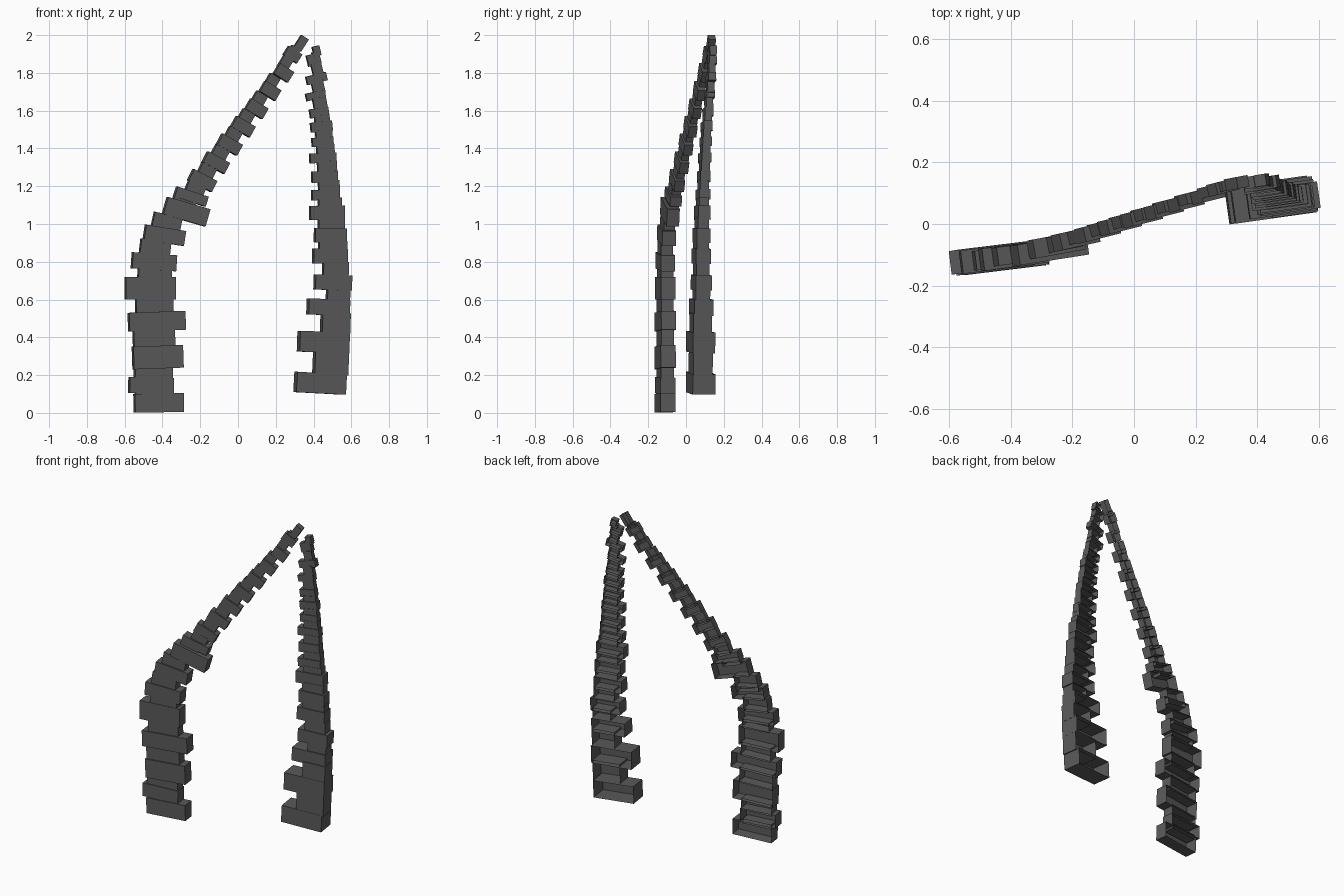
import bpy
import bmesh
from math import radians, hypot
from mathutils import Matrix, Vector

cube = bpy.data.objects.get("Cube")
if cube:
    bpy.data.objects.remove(cube, do_unlink=True)

stone = bpy.data.materials.new("dark_grey_stone")
stone.use_nodes = True
grey = (0.1, 0.1, 0.1, 1)
stone.diffuse_color = grey
stone.node_tree.nodes["Principled BSDF"].inputs["Base Color"].default_value = grey


def sample(keys, z):
    """Interpolate rows of values that start with their height."""
    if z <= keys[0][0]:
        return keys[0][1:]
    for a, b in zip(keys, keys[1:]):
        if z <= b[0]:
            t = (z - a[0]) / (b[0] - a[0])
            return [p + (q - p) * t for p, q in zip(a[1:], b[1:])]
    return keys[-1][1:]


def add_block(bm, centre, size, tilt, yaw):
    """Add one tilted block that is open at the back."""
    matrix = (Matrix.Translation(centre)
              @ Matrix.Rotation(radians(yaw), 4, 'Z')
              @ Matrix.Rotation(radians(-tilt), 4, 'Y')
              @ Matrix.Diagonal((*size, 1)))
    verts = bmesh.ops.create_cube(bm, size=1)["verts"]
    faces = {f for v in verts for f in v.link_faces}
    back = [f for f in faces if f.calc_center_median().y > 0.4]
    bmesh.ops.delete(bm, geom=back, context='FACES_ONLY')
    bmesh.ops.transform(bm, matrix=matrix, verts=verts)


def finish(bm, name):
    mesh = bpy.data.meshes.new(name)
    bm.to_mesh(mesh)
    bm.free()
    mesh.materials.append(stone)
    bpy.context.collection.objects.link(bpy.data.objects.new(name, mesh))


def build_pillar(name, ledges, keys):
    """Stack wide ledges and fill the gaps with narrower core blocks."""
    wide, core = bmesh.new(), bmesh.new()
    for x, z, width, height, tilt in ledges:
        _, _, y, depth, yaw = sample(keys, z)
        add_block(wide, Vector((x, y, z)), (width, depth, height), tilt, yaw)
    for low, high in zip(ledges, ledges[1:]):
        z = (low[1] + low[3] / 2 + high[1] - high[3] / 2) / 2
        x, width, y, depth, yaw = sample(keys, z)
        gap = hypot(high[0] - low[0], high[1] - low[1])
        height = max(gap - (low[3] + high[3]) / 2, 0) + 0.02
        tilt = (low[4] + high[4]) / 2
        add_block(core, Vector((x, y, z)), (width, depth * 0.85, height), tilt, yaw)
    finish(wide, name + "_ledges")
    finish(core, name + "_core")


# Right pillar: upright base, bend, then a straight leaning arm
# Ledges: x, z, width, height, tilt
right_ledges = [
    (-.42, .053, .26, .1, 1), (-.46, .145, .235, .085, -1),
    (-.425, .295, .265, .12, 2), (-.43, .485, .3, .1, 2),
    (-.465, .66, .265, .12, 0), (-.445, .8, .235, .085, -4),
    (-.39, .94, .215, .08, -9), (-.275, 1.065, .235, .095, -16),
    (-.25, 1.145, .175, .055, -18),
]
for i in range(7):
    t = i / 6
    right_ledges.append((-.19 + .43 * t, 1.23 + .57 * t, .14 - .05 * t, .065, -27 - 5 * t))
right_ledges += [(.288, 1.897, .085, .055, -33), (.333, 1.957, .045, .075, -33)]

# Keys: z, core x, core width, y, depth, yaw
right_keys = [
    (.1, -.45, .19, -.11, .08, 7), (.4, -.445, .22, -.11, .08, 7),
    (.87, -.44, .16, -.11, .075, 7), (1.02, -.37, .15, -.095, .07, 8),
    (1.18, -.23, .1, -.06, .06, 11), (1.28, -.165, .085, -.035, .05, 14),
    (1.9, .285, .055, .12, .04, 14), (1.97, .33, .045, .136, .038, 10),
]
build_pillar("right_pillar", right_ledges, right_keys)

# Left pillar: almost upright, tapering towards the tip
left_ledges = [
    (.435, .157, .265, .108, -3), (.452, .375, .265, .11, -2),
    (.478, .56, .22, .085, -2), (.502, .69, .195, .08, -2),
    (.487, .83, .182, .08, -1), (.489, .94, .168, .076, -1),
    (.471, 1.06, .183, .075, 1), (.463, 1.155, .147, .055, 2),
    (.458, 1.25, .136, .06, 2), (.449, 1.35, .14, .052, 3),
    (.447, 1.435, .113, .048, 4), (.441, 1.515, .114, .052, 6),
    (.429, 1.59, .1, .048, 9), (.41, 1.68, .103, .04, 12),
    (.415, 1.77, .11, .045, 14), (.4, 1.87, .07, .06, 14),
    (.414, 1.922, .038, .04, 14),
]
left_keys = [
    (.26, .49, .18, .078, .122, 8), (.47, .515, .15, .078, .115, 8),
    (.63, .53, .12, .082, .09, 8), (.9, .5, .15, .08, .075, 8),
    (1.21, .48, .11, .092, .055, 8), (1.5, .452, .085, .108, .047, 9),
    (1.7, .425, .065, .126, .042, 9), (1.93, .413, .045, .143, .038, 9),
]
build_pillar("left_pillar", left_ledges, left_keys)
